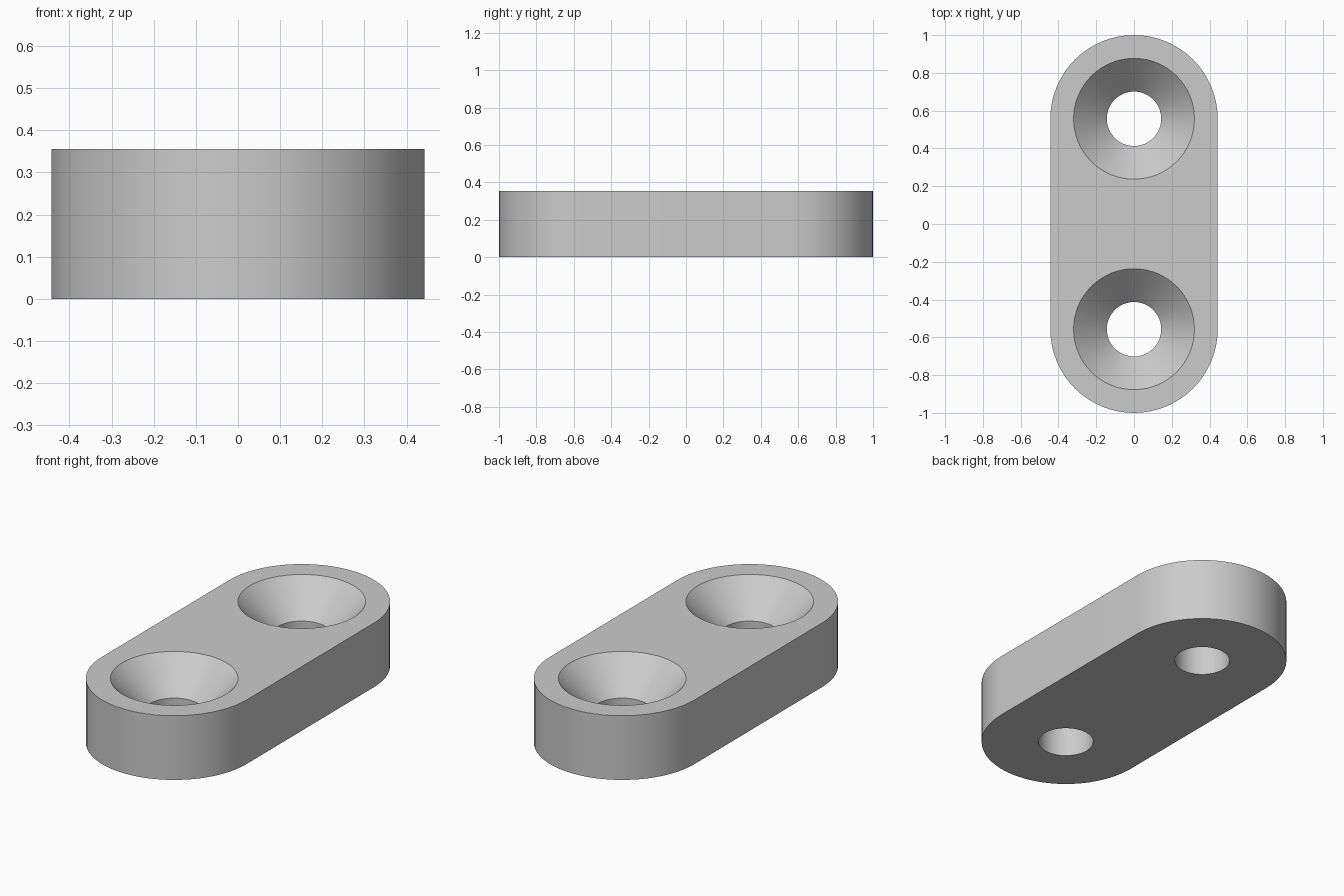
import bpy
import bmesh
from math import cos, sin, pi, radians

WIDTH_R, HEIGHT = 0.443, 0.355      # end radius and thickness
CENTRE = 1 - WIDTH_R                # hole distance from the middle
SINK_R, HOLE_R, SINK_Z = 0.32, 0.144, 0.179
SEG = 64

if "Cube" in bpy.data.objects:
    bpy.data.objects.remove(bpy.data.objects["Cube"])

grey = bpy.data.materials.new("plain grey")
grey.use_nodes = True
colour = (0.6, 0.6, 0.6, 1)
grey.diffuse_color = colour
grey.node_tree.nodes["Principled BSDF"].inputs["Base Color"].default_value = colour


def loft(name, rings):
    """Closed solid through a stack of matching rings."""
    bm = bmesh.new()
    loops = [[bm.verts.new(p) for p in ring] for ring in rings]
    n = len(loops[0])
    for low, high in zip(loops, loops[1:]):
        for i in range(n):
            j = (i + 1) % n
            bm.faces.new((low[i], low[j], high[j], high[i]))
    bm.faces.new(loops[0][::-1])
    bm.faces.new(loops[-1])
    mesh = bpy.data.meshes.new(name)
    bm.to_mesh(mesh)
    bm.free()
    mesh.materials.append(grey)
    obj = bpy.data.objects.new(name, mesh)
    bpy.context.collection.objects.link(obj)
    return obj


def slot(z):
    """Outline with two straight sides and round ends."""
    half = SEG // 2
    return [(WIDTH_R * cos(pi * i / half + turn),
             WIDTH_R * sin(pi * i / half + turn) + side * CENTRE, z)
            for side, turn in ((1, 0), (-1, pi)) for i in range(half + 1)]


def circle(r, y, z):
    return [(r * cos(2 * pi * i / SEG), y + r * sin(2 * pi * i / SEG), z)
            for i in range(SEG)]


# Plate body
plate = loft("plate", [slot(0), slot(HEIGHT)])
bpy.context.view_layer.objects.active = plate

# Two countersunk screw holes; the cone runs on past the top face
OVER = 0.05
slope = (SINK_R - HOLE_R) / (HEIGHT - SINK_Z)
for side in (-1, 1):
    y = side * CENTRE
    cutter = loft("hole_cutter", [circle(HOLE_R, y, -OVER), circle(HOLE_R, y, SINK_Z),
                                  circle(SINK_R + OVER * slope, y, HEIGHT + OVER)])
    cutter.hide_render = True
    cut = plate.modifiers.new("screw hole", 'BOOLEAN')
    cut.operation = 'DIFFERENCE'
    cut.solver = 'EXACT'
    cut.object = cutter
    bpy.ops.object.modifier_apply(modifier=cut.name)
    bpy.data.objects.remove(cutter)

# Smooth curved walls, crisp rims
bpy.ops.object.select_all(action='DESELECT')
plate.select_set(True)
bpy.ops.object.shade_smooth_by_angle(angle=radians(30))
